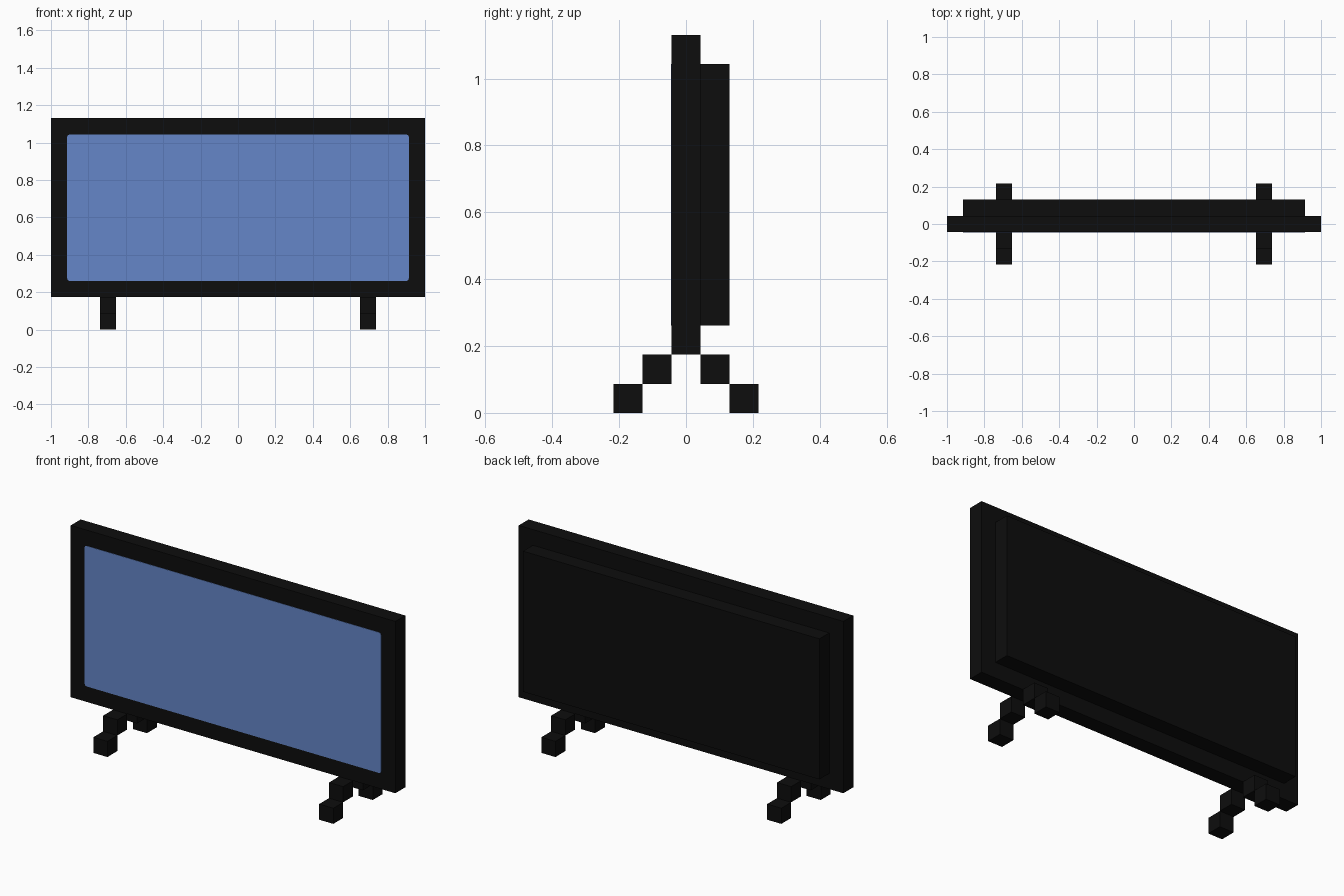
import bpy, bmesh

if "Cube" in bpy.data.objects:
    bpy.data.objects.remove(bpy.data.objects["Cube"])

V = 2 / 23  # block size: the model is 23 blocks wide


def material(name, rgb):
    m = bpy.data.materials.new(name)
    m.diffuse_color = (*rgb, 1)
    m.use_nodes = True
    m.node_tree.nodes["Principled BSDF"].inputs["Base Color"].default_value = m.diffuse_color
    return m


black = material("black_plastic", (0.004, 0.004, 0.004))
blue = material("screen_blue", (0.130, 0.238, 0.578))


def add_box(bm, x, y, z):
    """Box from (min, max) ranges."""
    geo = bmesh.ops.create_cube(bm, size=1)
    for v in geo["verts"]:
        for i, (a, b) in enumerate((x, y, z)):
            v.co[i] = a if v.co[i] < 0 else b


def finish(name, bm, mat):
    me = bpy.data.meshes.new(name)
    bm.to_mesh(me)
    bm.free()
    me.materials.append(mat)
    ob = bpy.data.objects.new(name, me)
    bpy.context.collection.objects.link(ob)
    return ob


# Main frame slab
bm = bmesh.new()
add_box(bm, (-1, 1), (-V / 2, V / 2), (2 * V, 13 * V))
finish("frame", bm, black)

# Raised rear housing
bm = bmesh.new()
add_box(bm, (-10.5 * V, 10.5 * V), (V / 2, 1.5 * V), (3 * V, 12 * V))
finish("rear_housing", bm, black)

# Thin screen plate with clipped corners
bm = bmesh.new()
add_box(bm, (-10.5 * V, 10.5 * V), (-V / 2 - 0.002, -V / 2 + 0.001), (3 * V, 12 * V))
corners = [e for e in bm.edges if abs(e.verts[0].co.y - e.verts[1].co.y) > 0.001]
bmesh.ops.bevel(bm, geom=corners, offset=0.012, segments=2, profile=0.5, affect='EDGES')
finish("screen", bm, blue)

# Stepped splayed legs: two blocks forward and two back on each side
for side, name in ((-1, "left_leg"), (1, "right_leg")):
    bm = bmesh.new()
    cx = side * 8 * V
    for d in (-1, 1):
        for step in (1, 2):
            cy = d * step * V
            add_box(bm, (cx - V / 2, cx + V / 2), (cy - V / 2, cy + V / 2),
                    ((2 - step) * V, (3 - step) * V))
    finish(name, bm, black)
